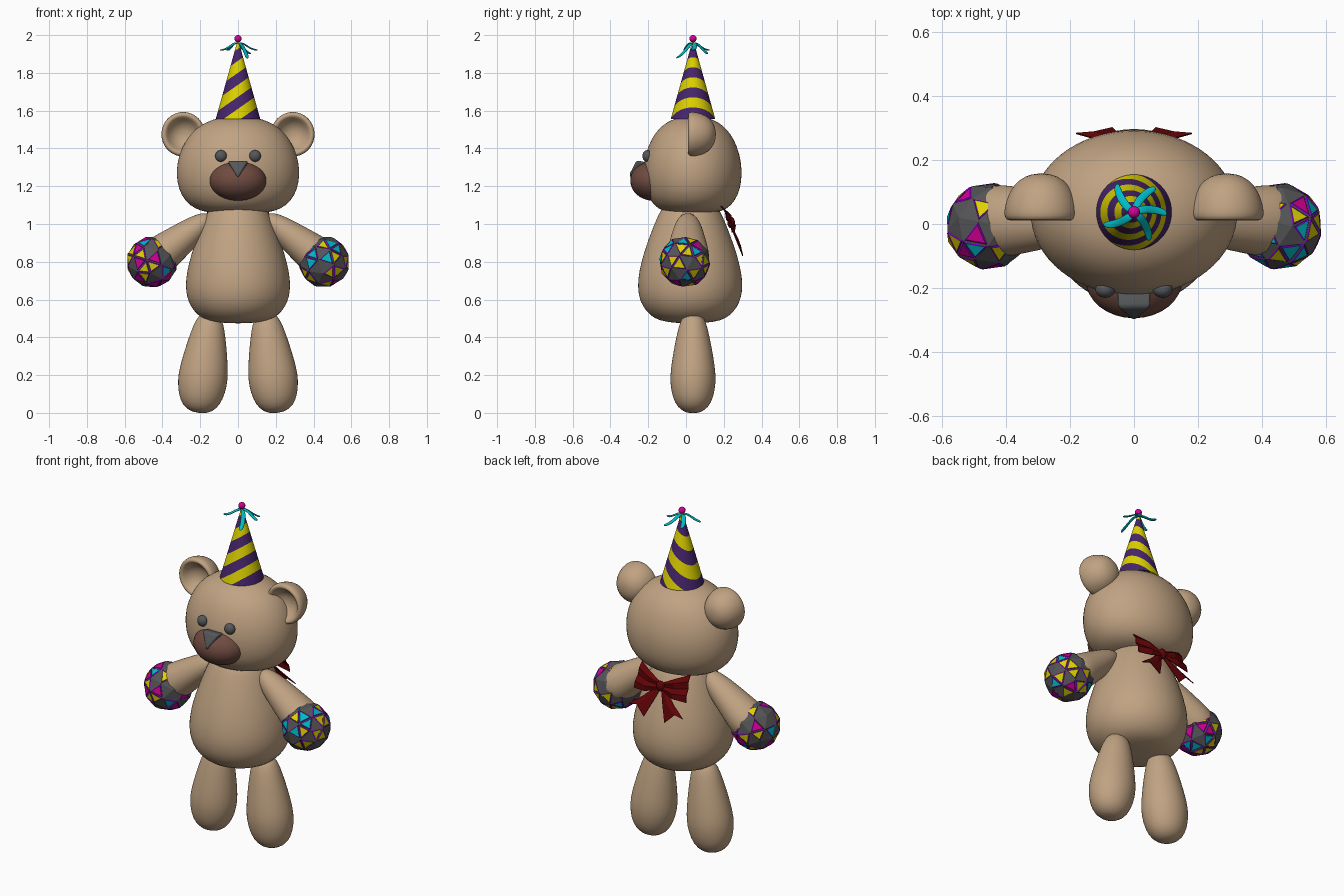
import bpy, bmesh, math, random
from mathutils import Matrix, Vector

if "Cube" in bpy.data.objects:
    bpy.data.objects.remove(bpy.data.objects["Cube"])

random.seed(4)


def material(name, r, g, b):
    m = bpy.data.materials.new(name)
    m.diffuse_color = (r, g, b, 1)
    m.use_nodes = True
    m.node_tree.nodes["Principled BSDF"].inputs["Base Color"].default_value = m.diffuse_color
    return m


FUR = material("tan fur", 0.53, 0.365, 0.225)
BROWN = material("muzzle brown", 0.16, 0.07, 0.052)
SLATE = material("slate grey", 0.09, 0.095, 0.10)
YELLOW = material("yellow", 0.72, 0.64, 0.0)
VIOLET = material("dark violet", 0.062, 0.018, 0.15)
CYAN = material("cyan", 0.0, 0.50, 0.57)
PINK = material("magenta", 0.66, 0.0, 0.30)
RED = material("dark red", 0.12, 0.001, 0.002)
CHARCOAL = material("charcoal", 0.09, 0.09, 0.095)
PURPLE = material("bright purple", 0.22, 0.0, 0.60)


def finish(name, bm, mats, smooth=True, subsurf=0):
    bmesh.ops.recalc_face_normals(bm, faces=bm.faces)
    me = bpy.data.meshes.new(name)
    bm.to_mesh(me)
    bm.free()
    for m in mats:
        me.materials.append(m)
    me.polygons.foreach_set("use_smooth", [smooth] * len(me.polygons))
    ob = bpy.data.objects.new(name, me)
    bpy.context.collection.objects.link(ob)
    if subsurf:
        mod = ob.modifiers.new("smooth", 'SUBSURF')
        mod.levels = mod.render_levels = subsurf
    return ob


def lathe(name, profile, mat, origin=(0, 0, 0), axis=(0, 0, 1), scale=(1, 1, 1), segs=32):
    """Spin (radius, distance along axis) points around an axis, closed at both ends."""
    bm = bmesh.new()
    rings = []
    for r, t in profile:
        if r == 0:
            rings.append([bm.verts.new((0, 0, t))] * segs)
        else:
            rings.append([bm.verts.new((r * math.cos(2 * math.pi * i / segs),
                                        r * math.sin(2 * math.pi * i / segs), t)) for i in range(segs)])
    for a, b in zip(rings, rings[1:]):
        for i in range(segs):
            j = (i + 1) % segs
            bm.faces.new(dict.fromkeys((a[i], a[j], b[j], b[i])))
    rot = Vector(axis).to_track_quat('Z', 'Y').to_matrix().to_4x4()
    bm.transform(Matrix.Translation(origin) @ Matrix.Diagonal((*scale, 1)) @ rot)
    return finish(name, bm, [mat], True, 1)


def ball(name, center, radii, mat):
    bm = bmesh.new()
    bmesh.ops.create_uvsphere(bm, u_segments=32, v_segments=20, radius=1)
    bm.transform(Matrix.Translation(center) @ Matrix.Diagonal((*radii, 1)))
    return finish(name, bm, [mat])


# Body and head
lathe("body", [(0, .474), (.08, .476), (.165, .488), (.213, .516), (.252, .562), (.271, .61), (.28, .67),
               (.272, .75), (.246, .85), (.21, .95), (.17, 1.05), (.13, 1.12), (0, 1.14)],
      FUR, (0, .022, 0))
lathe("head", [(0, 1.052), (.1, 1.054), (.195, 1.066), (.256, 1.096), (.303, 1.152), (.324, 1.22),
               (.328, 1.29), (.314, 1.37), (.275, 1.45), (.23, 1.5), (.173, 1.54), (.09, 1.566), (0, 1.573)],
      FUR, (0, .035, 0), scale=(1, .8, 1))

# Face
ball("muzzle", (0, -.172, 1.23), (.152, .123, .107), BROWN)
bm = bmesh.new()
front = [bm.verts.new(p) for p in ((-.056, -.262, 1.337), (.056, -.262, 1.337), (0, -.309, 1.244))]
back = [bm.verts.new(v.co + Vector((0, .06, -.012))) for v in front]
bm.faces.new(front)
bm.faces.new(back)
for i in range(3):
    j = (i + 1) % 3
    bm.faces.new((front[i], front[j], back[j], back[i]))
bmesh.ops.bevel(bm, geom=bm.edges[:], offset=.014, segments=4, profile=.5, affect='EDGES')
finish("nose", bm, [SLATE])


def pompom(name, center):
    """Faceted ball with purple-rimmed coloured triangles set in its faces."""
    bm = bmesh.new()
    bmesh.ops.create_icosphere(bm, subdivisions=2, radius=.136)
    bm.transform(Matrix.Translation(center) @ Matrix.Rotation(.3, 4, 'Y') @ Matrix.Rotation(.4, 4, 'Z'))
    chosen = [f for f in bm.faces
              if all(len(v.link_edges) == 6 for v in f.verts) or random.random() < .35]
    bmesh.ops.inset_individual(bm, faces=chosen, thickness=.005)
    rims = bmesh.ops.inset_individual(bm, faces=chosen, thickness=.0075, depth=.003)["faces"]
    for f in rims:
        f.material_index = 1
    for f in chosen:
        f.material_index = random.choice((2, 2, 3, 4))
    finish(name, bm, [CHARCOAL, PURPLE, YELLOW, PINK, CYAN], smooth=False)


# Paired parts
for s, side in ((-1, "left"), (1, "right")):
    ball(side + "_eye", (s * .09, -.205, 1.36), (.031, .026, .031), SLATE)
    lathe(side + "_ear", [(0, .148), (.05, .14), (.089, .11), (.11, .065), (.118, .025), (.114, .004),
                          (.1, -.003), (.087, .006), (.07, .035), (.04, .058), (0, .066)],
          FUR, (s * .29, .012, 1.475), (0, 1, 0), (1, 1, 1.02))
    lathe(side + "_arm", [(0, 0), (.03, .008), (.054, .045), (.071, .12), (.084, .2), (.096, .28),
                          (.104, .34), (.098, .4), (.06, .44), (0, .45)],
          FUR, (s * .142, .01, 1.04), (s * .797, 0, -.604), (1, 1.1, 1))
    lathe(side + "_leg", [(0, 0), (.045, .003), (.09, .03), (.119, .085), (.132, .16), (.13, .22),
                          (.116, .31), (.095, .41), (.074, .49), (.047, .525), (0, .535)],
          FUR, (s * .207, .037, 0), (-s * .115, 0, .993), (1, .92, 1))
    pompom(side + "_hand_ball", (s * .455, -.007, .8))

# Party hat: cone cut by slanted planes into stripes
SLOPE, STEP, START = .7, .0635, 1.483
bm = bmesh.new()
bmesh.ops.create_cone(bm, cap_ends=True, segments=48, radius1=.118, radius2=.004, depth=.41,
                      matrix=Matrix.Translation((0, .037, 1.76)))
for i in range(1, 10):
    bmesh.ops.bisect_plane(bm, geom=bm.verts[:] + bm.edges[:] + bm.faces[:],
                           plane_co=(0, 0, START + i * STEP), plane_no=(-SLOPE, 0, 1))
for f in bm.faces:
    c = f.calc_center_median()
    f.material_index = math.floor((c.z - SLOPE * c.x - START) / STEP) % 2
hat = finish("party_hat", bm, [VIOLET, YELLOW])
hat.data.set_sharp_from_angle(angle=math.radians(40))
ball("hat_bead", (0, .037, 1.981), (.019, .019, .019), PINK)

# Flat streamers spreading from the hat tip; the front one hangs lower
PATH = ((.004, 1.962), (.028, 1.962), (.052, 1.945), (.08, 1.928), (.106, 1.925))
for n, (end, droop) in enumerate(((0, 0), (52, .02), (125, 0), (206, 0), (302, .045))):
    bm = bmesh.new()
    rows = []
    for i, (r, z) in enumerate(PATH):
        a = math.radians(end + 25 - i * 7)
        d, t = Vector((math.cos(a), math.sin(a), 0)), Vector((-math.sin(a), math.cos(a), 0))
        c = Vector((0, .037, z - droop * (i / 4) ** 1.3)) + d * r
        w = .014 if 0 < i < 4 else .01
        rows.append((bm.verts.new(c - t * w), bm.verts.new(c + t * w)))
    for p, q in zip(rows, rows[1:]):
        bm.faces.new((p[0], p[1], q[1], q[0]))
    ob = finish("streamer_%d" % (n + 1), bm, [CYAN])
    ob.modifiers.new("thickness", 'SOLIDIFY').thickness = .009
    ob.modifiers.new("smooth", 'SUBSURF').levels = 2

# Bow on the back, laid out in a plane that follows the slope of the body
DOWN, OUT, KNOT = Vector((0, .39, -.92)), Vector((0, .92, .39)), Vector((0, .228, 1.003))
BOW = 1.14


def on_bow(u, v, w):
    return KNOT + Vector((u * BOW, 0, 0)) - DOWN * v * BOW + OUT * w


def pleated(name, stations, folds, notch=0):
    """Pleated ribbon through stations of (start uv, end uv, pleat depth, lift)."""
    bm = bmesh.new()
    rows = []
    for k, (a, b, depth, lift) in enumerate(stations):
        row = []
        for i in range(folds + 1):
            p = Vector(a).lerp(Vector(b), i / folds)
            if notch and k == len(stations) - 1:
                p.y += notch * (1 - abs(2 * i / folds - 1))
            row.append(bm.verts.new(on_bow(p.x, p.y, lift + depth * (i % 2))))
        rows.append(row)
    for a, b in zip(rows, rows[1:]):
        for i in range(folds):
            bm.faces.new((a[i], a[i + 1], b[i + 1], b[i]))
    ob = finish(name, bm, [RED], smooth=False)
    ob.modifiers.new("thickness", 'SOLIDIFY').thickness = .005


for s, side in ((-1, "left"), (1, "right")):
    pleated(side + "_bow_loop", [((s * .01, -.02), (s * .01, .02), .006, .012),
                                 ((s * .08, -.045), (s * .075, .055), .018, .012),
                                 ((s * .152, -.045), (s * .14, .09), .01, -.002)], 4)
    pleated(side + "_bow_tail", [((s * .0, -.01), (s * .02, .0), .004, .004),
                                 ((s * .03, -.09), (s * .09, -.07), .01, .004),
                                 ((s * .06, -.165), (s * .16, -.125), .01, .002)], 2, .03)
ball("bow_knot", on_bow(0, 0, .012), (.026, .02, .03), RED)
